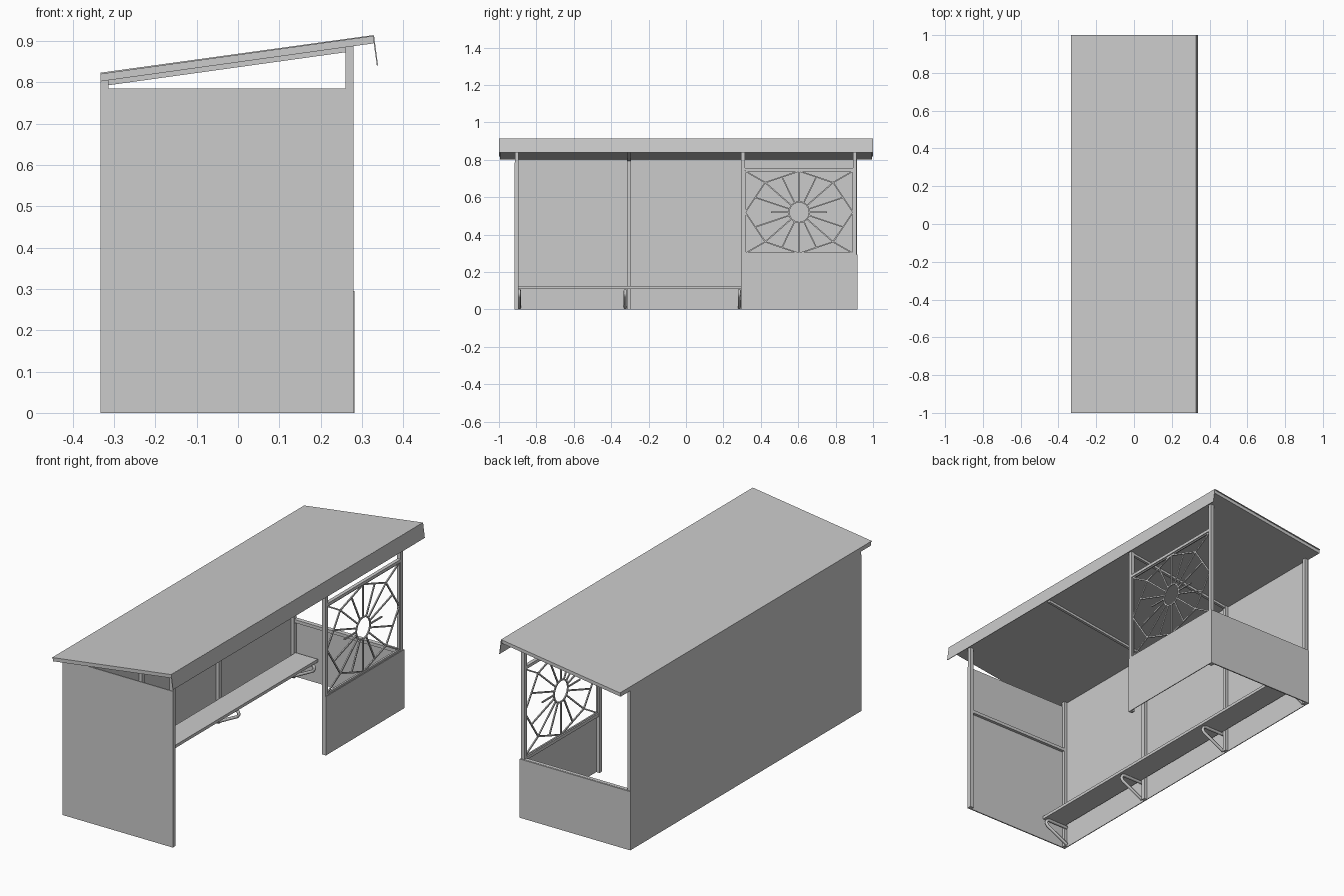
import bpy, bmesh, math
from mathutils import Vector

if "Cube" in bpy.data.objects:
    bpy.data.objects.remove(bpy.data.objects["Cube"])

grey = bpy.data.materials.new("plain grey")
grey.use_nodes = True
GREY = (0.6, 0.6, 0.6, 1)
grey.diffuse_color = GREY
grey.node_tree.nodes["Principled BSDF"].inputs["Base Color"].default_value = GREY

BACK, FRONT, END = -0.333, 0.28, 0.915
SLOPE = 0.092 / 0.661


def roof_under(x):
    return 0.802 + (x - BACK) * SLOPE


def finish(name, bm):
    bmesh.ops.recalc_face_normals(bm, faces=bm.faces)
    mesh = bpy.data.meshes.new(name)
    bm.to_mesh(mesh)
    bm.free()
    mesh.materials.append(grey)
    obj = bpy.data.objects.new(name, mesh)
    bpy.context.collection.objects.link(obj)
    return obj


def box(name, x0, x1, y0, y1, z0, z1):
    bm = bmesh.new()
    bmesh.ops.create_cube(bm, size=1)
    for v in bm.verts:
        v.co = ((x0 + x1) / 2 + v.co.x * (x1 - x0),
                (y0 + y1) / 2 + v.co.y * (y1 - y0),
                (z0 + z1) / 2 + v.co.z * (z1 - z0))
    return finish(name, bm)


def extrude_y(name, profile, y0, y1):
    """Solid from an (x, z) outline drawn along y."""
    bm = bmesh.new()
    face = bm.faces.new([bm.verts.new((x, y0, z)) for x, z in profile])
    grown = bmesh.ops.extrude_face_region(bm, geom=[face])["geom"]
    moved = [g for g in grown if isinstance(g, bmesh.types.BMVert)]
    bmesh.ops.translate(bm, verts=moved, vec=(0, y1 - y0, 0))
    return finish(name, bm)


# Sloped roof with a thin overhanging top sheet and front fascia
RF = 0.328
extrude_y("roof_slab", [(BACK, 0.802), (RF, roof_under(RF)),
                        (RF, roof_under(RF) + 0.018), (BACK, 0.82)], -0.995, 0.995)
extrude_y("roof_sheet", [(BACK, 0.819), (RF, roof_under(RF) + 0.017),
                         (RF, roof_under(RF) + 0.02), (BACK, 0.823)], -1, 1)
extrude_y("roof_fascia", [(RF - 0.002, 0.912), (RF + 0.001, 0.914),
                          (0.339, 0.84), (0.336, 0.84)], -1, 1)

# Wall panels
box("back_wall", BACK, BACK + 0.004, -END, END, 0, 0.802)
box("full_end_wall", BACK, FRONT, -END - 0.003, -END + 0.003, 0, 0.785)
box("low_end_wall", BACK, FRONT, END - 0.003, END + 0.003, 0, 0.295)
box("low_front_wall", FRONT - 0.002, FRONT + 0.002, 0.295, END + 0.003, 0, 0.295)


# Posts with sloping tops
def post(name, x0, x1, y):
    extrude_y(name, [(x0, 0), (x1, 0), (x1, roof_under(x1)), (x0, roof_under(x0))],
              y - 0.01, y + 0.01)


for i, y in enumerate((-0.905, -0.305, 0.305, 0.902)):
    post(f"back_post_{i}", BACK + 0.003, BACK + 0.02, y)
    # Rafter under the roof
    x0, x1 = BACK + 0.01, FRONT
    if abs(y) < 0.5:
        extrude_y(f"rafter_{i}", [(x0, roof_under(x0) - 0.012), (x1, roof_under(x1) - 0.012),
                                  (x1, roof_under(x1)), (x0, roof_under(x0))],
                  y - 0.007, y + 0.007)
for i, y in enumerate((-0.905, 0.305, 0.902)):
    post(f"front_post_{i}", FRONT - 0.02, FRONT, y)

# Horizontal rails
box("full_end_rail", BACK, FRONT, -0.913, -0.897, 0.53, 0.546)
box("low_end_rail", BACK, FRONT, 0.894, 0.912, 0.28, 0.296)
box("screen_top_rail", FRONT - 0.018, FRONT, 0.305, 0.902, 0.742, 0.757)
box("screen_bottom_rail", FRONT - 0.018, FRONT, 0.305, 0.902, 0.285, 0.301)

# Bench on bent tube brackets
SEAT = -0.19
box("bench_seat", BACK + 0.02, SEAT, -0.91, 0.905, 0.11, 0.125)
for i, y in enumerate((-0.89, -0.325, 0.285, 0.885)):
    curve = bpy.data.curves.new("bracket", "CURVE")
    curve.dimensions = "3D"
    curve.bevel_depth = 0.008
    curve.bevel_resolution = 1
    curve.use_fill_caps = True
    path = [(BACK + 0.01, 0.102), (SEAT - 0.025, 0.102), (SEAT - 0.009, 0.096),
            (SEAT - 0.004, 0.083), (SEAT - 0.012, 0.07), (BACK + 0.01, 0.01)]
    spline = curve.splines.new("POLY")
    spline.points.add(len(path) - 1)
    for p, (x, z) in zip(spline.points, path):
        p.co = (x, y, z, 1)
    curve.materials.append(grey)
    obj = bpy.data.objects.new(f"bench_bracket_{i}", curve)
    bpy.context.collection.objects.link(obj)

# Decorative screen: central ring with spokes and a star of bars
SX, CY, CZ, RING = FRONT - 0.008, 0.605, 0.52, 0.055
HY, HZ = 0.288, 0.22


def bar(bm, a, b, width=0.007, depth=0.006):
    a, b = Vector(a), Vector(b)
    d = b - a
    side = Vector((-d.y, d.x)).normalized() * width / 2
    near, far = [[bm.verts.new((x, CY + p.x, CZ + p.y))
                  for p in (a + side, b + side, b - side, a - side)]
                 for x in (SX - depth / 2, SX + depth / 2)]
    bm.faces.new(near)
    bm.faces.new(far[::-1])
    for i in range(4):
        j = (i + 1) % 4
        bm.faces.new((near[i], far[i], far[j], near[j]))


bm = bmesh.new()
N = 24
ring = [Vector((math.cos(t), math.sin(t))) * RING
        for t in (2 * math.pi * i / N for i in range(N))]
for i in range(N):
    bar(bm, ring[i], ring[(i + 1) % N])


def spoke(target, reach=1.0):
    t = Vector(target)
    bar(bm, t.normalized() * RING, t * reach)


for s in (-1, 1):
    spoke((0, s * HZ))
    spoke((s * HY, 0), 0.52)
    # Screen frame
    bar(bm, (-HY, s * HZ), (HY, s * HZ))
    bar(bm, (s * HY, -HZ), (s * HY, HZ))
    for u in (-1, 1):
        knot = (s * HY * 0.63, u * HZ * 0.72)
        spoke(knot)
        bar(bm, knot, (s * HY, u * HZ))
        bar(bm, knot, (0, u * HZ))
        bar(bm, knot, (s * HY, 0))
        # Short spokes to the middle of the star's edges
        spoke((s * HY * 0.32, u * HZ * 0.86))
        spoke((s * HY * 0.82, u * HZ * 0.36))
finish("screen_pattern", bm)
